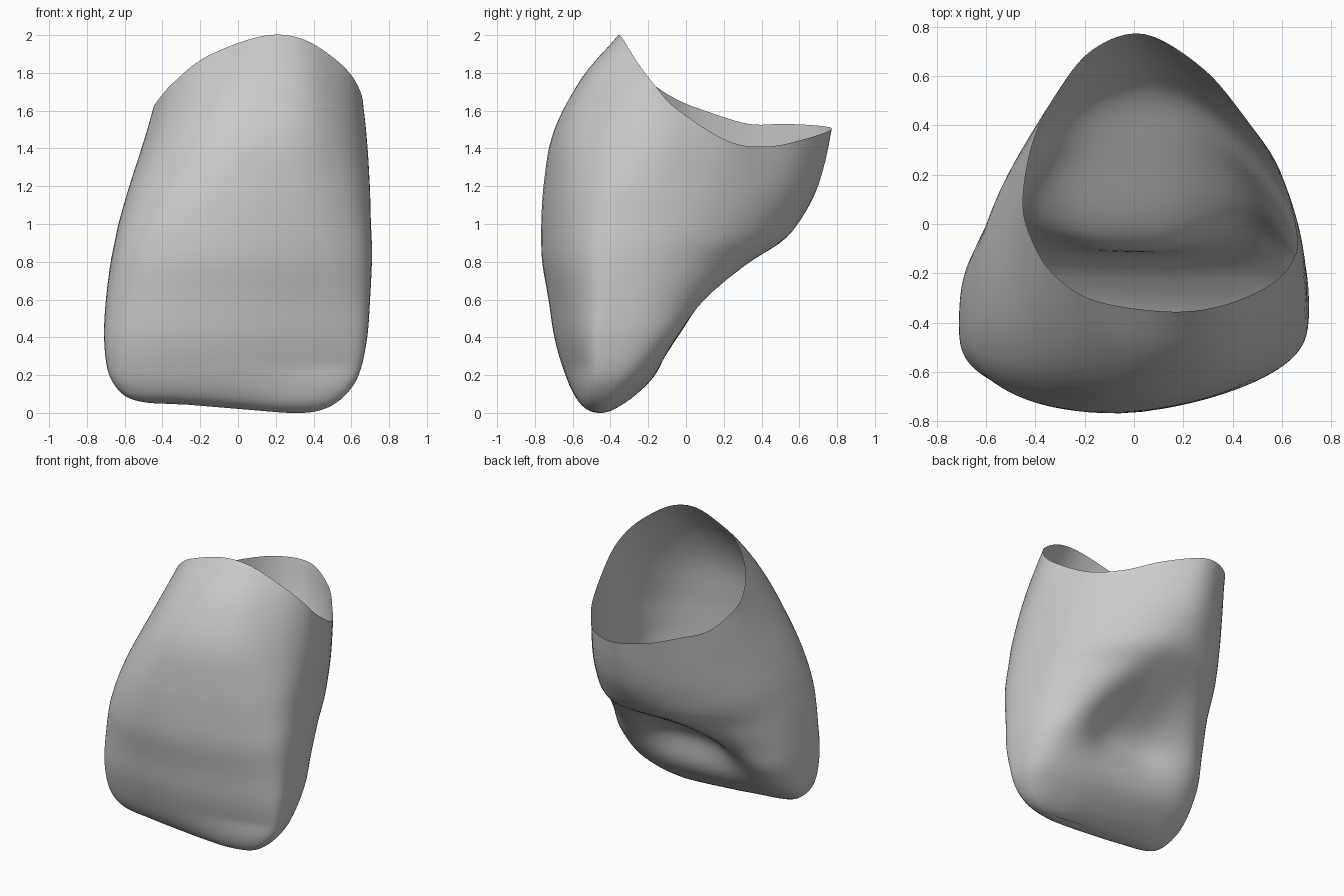
import bpy, bmesh
from math import sin, cos, exp, pi, tau

cube = bpy.data.objects.get("Cube")
if cube:
    bpy.data.objects.remove(cube, do_unlink=True)

COLUMNS, ROWS = 96, 64

# Cross-sections: height, x min, x max, front y, back y, y of widest point, back squareness
SECTIONS = [
    (0.0, -.42, .34, -.47, -.44, -.455, 2.6),
    (.03, -.57, .48, -.555, -.345, -.45, 2.6),
    (.1, -.645, .575, -.605, -.24, -.45, 2.8),
    (.2, -.69, .64, -.645, -.12, -.44, 3.0),
    (.4, -.71, .685, -.70, .06, -.42, 2.9),
    (.6, -.70, .70, -.73, .20, -.38, 2.4),
    (.8, -.675, .71, -.765, .40, -.34, 2.0),
    (.9, -.655, .71, -.77, .53, -.31, 1.9),
    (1.0, -.635, .705, -.77, .60, -.27, 1.85),
    (1.2, -.58, .70, -.76, .70, -.19, 1.75),
    (1.5, -.49, .68, -.71, .765, -.02, 1.6),
    (1.8, -.42, .64, -.55, .77, 0.0, 1.5),
    (2.0, -.40, .62, -.36, .77, 0.0, 1.5),
]

# Open rim, at equal steps from the +x side round the back
RIM = [
    (.66, -.05, 1.61), (.59, .22, 1.44), (.45, .43, 1.41), (.28, .63, 1.45),
    (.04, .77, 1.5), (-.17, .705, 1.52), (-.32, .52, 1.53), (-.41, .33, 1.53),
    (-.45, .10, 1.6), (-.42, -.05, 1.66), (-.33, -.20, 1.76), (-.16, -.31, 1.89),
    (.13, -.355, 1.995), (.34, -.335, 1.98), (.53, -.26, 1.86), (.63, -.17, 1.74),
]


def hermite(p0, p1, m0, m1, t):
    a, b = t * t * (3 - 2 * t), t * (1 - t)
    return p0 + (p1 - p0) * a + b * ((1 - t) * m0 - t * m1)


def section_at(z):
    """Interpolated section at a height; square-root spacing rounds the bottom edge."""
    last = len(SECTIONS) - 1
    keys = [row[0] ** .5 for row in SECTIONS]
    pos = max(0, z) ** .5
    i = max(k for k in range(last) if keys[k] <= pos)
    step = keys[i + 1] - keys[i]
    t = min(1, (pos - keys[i]) / step)

    def slope(k, c):
        lo, hi = max(0, k - 1), min(last, k + 1)
        return (SECTIONS[hi][c] - SECTIONS[lo][c]) / (keys[hi] - keys[lo]) * step

    return [hermite(SECTIONS[i][c], SECTIONS[i + 1][c], slope(i, c), slope(i + 1, c), t)
            for c in range(1, 7)]


def rim_at(angle):
    """Closed smooth curve through the rim points."""
    count = len(RIM)
    pos = angle / tau * count
    i = int(pos)
    a, b, c, d = (RIM[(i + k) % count] for k in (-1, 0, 1, 2))
    return [hermite(b[k], c[k], (c[k] - a[k]) / 2, (d[k] - b[k]) / 2, pos - i) for k in range(3)]


def signed_power(v, p):
    return (1 if v >= 0 else -1) * abs(v) ** p


def wall(z, angle):
    """Point of the outer wall at a height and angle."""
    x0, x1, front, back, wide, square = section_at(z)
    s, c = sin(angle), cos(angle)
    n = square if s > 0 else 2.8
    x = (x0 + x1) / 2 + (x1 - x0) / 2 * signed_power(c, 2 / n)
    y = wide + abs(s) ** (2 / n) * ((back if s > 0 else front) - wide)
    if s > 0:    # hollow between two back ridges that converge upwards
        width = max(.15, .62 - .5 * z)
        y -= .23 * min(1, s * 2) * exp(-abs(x / width) ** 3 - ((z - .53) / .25) ** 2)
    else:        # front face falls away towards +x
        y += .17 * max(0, x) * -s * min(1, z * 4)
    return x, y


# Loft the wall from the thin bottom edge to the rim
bm = bmesh.new()
grid = [[] for _ in range(ROWS + 1)]
for col in range(COLUMNS):
    angle = tau * col / COLUMNS
    rx, ry, rz = rim_at(angle)
    tx, ty = wall(rz, angle)
    for row in range(ROWS + 1):
        u = (row / ROWS) ** 1.8
        x, y = wall(u * rz, angle)
        blend = max(0, (u - .5) * 2) ** 2
        lift = .05 * (1 - u) ** 6 * min(1, max(0, .25 - x) / .6)
        grid[row].append(bm.verts.new((x + blend * (rx - tx), y + blend * (ry - ty), u * rz + lift)))
for low, high in zip(grid, grid[1:]):
    for k in range(COLUMNS):
        j = (k + 1) % COLUMNS
        bm.faces.new((low[k], low[j], high[j], high[k]))
bm.faces.new(grid[0][::-1])
for _ in range(3):
    bmesh.ops.smooth_vert(bm, verts=[v for v in bm.verts if not v.is_boundary], factor=.5,
                          use_axis_x=True, use_axis_y=True, use_axis_z=True)
for face in bm.faces:
    face.smooth = True

mesh = bpy.data.meshes.new("crown_shell")
bm.to_mesh(mesh)
bm.free()
shell = bpy.data.objects.new("crown_shell", mesh)
bpy.context.collection.objects.link(shell)

# Plain grey surface
grey = bpy.data.materials.new("light_grey")
grey.use_nodes = True
colour = (.6, .6, .6, 1)
grey.diffuse_color = colour
grey.node_tree.nodes["Principled BSDF"].inputs["Base Color"].default_value = colour
mesh.materials.append(grey)
